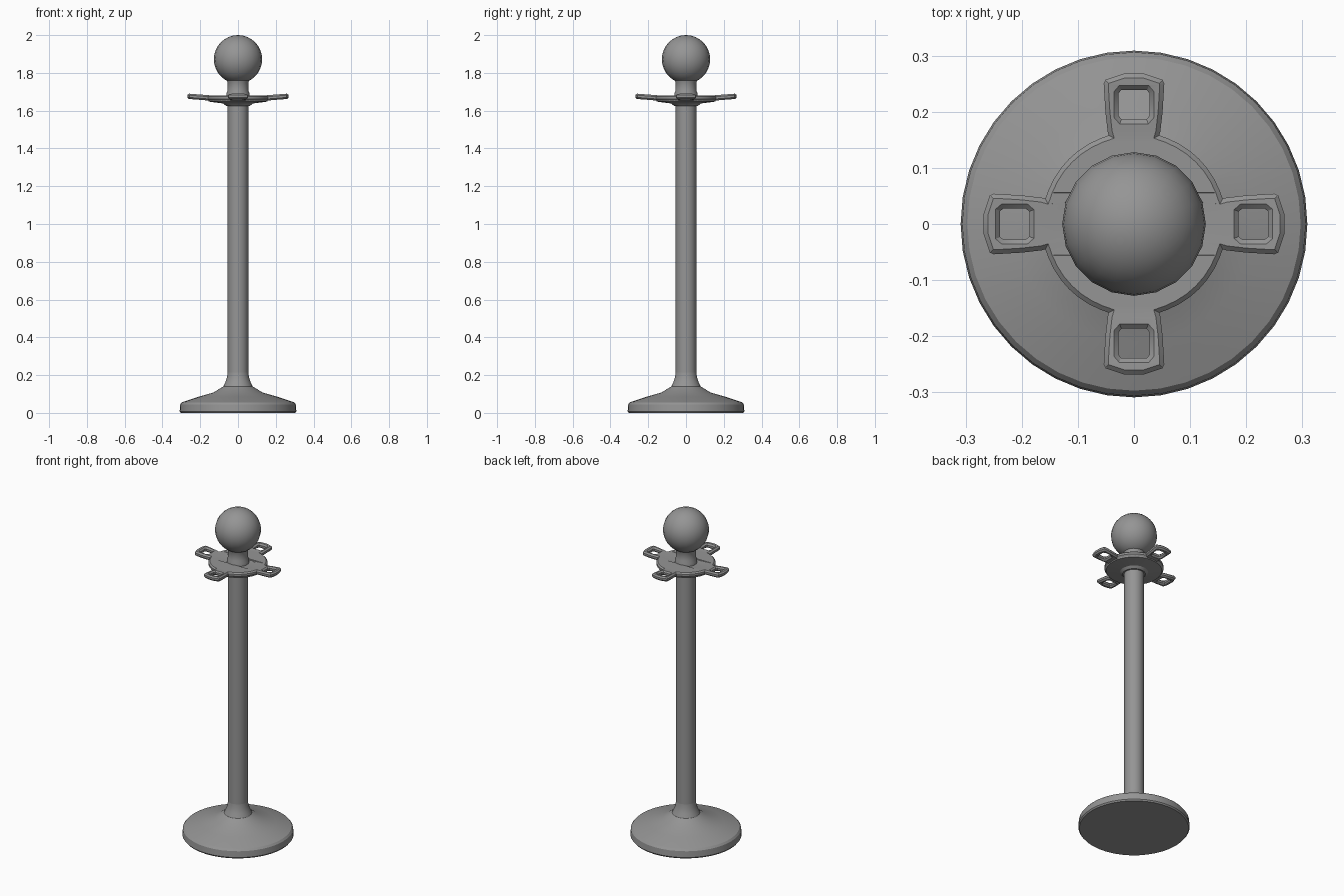
import bpy, bmesh
from math import sin, cos, pi, radians, hypot
from mathutils import Matrix

old = bpy.data.objects.get("Cube")
if old:
    bpy.data.objects.remove(old, do_unlink=True)

grey = bpy.data.materials.new("satin_grey")
grey.use_nodes = True
grey.diffuse_color = (0.3, 0.3, 0.3, 1)
grey.node_tree.nodes["Principled BSDF"].inputs["Base Color"].default_value = (0.3, 0.3, 0.3, 1)


def finish(name, mesh, angle=30):
    """Link a mesh as a named object, with smooth shading and sharp edges."""
    ob = bpy.data.objects.new(name, mesh)
    bpy.context.collection.objects.link(ob)
    mesh.materials.clear()
    mesh.materials.append(grey)
    bpy.ops.object.select_all(action='DESELECT')
    ob.select_set(True)
    bpy.context.view_layer.objects.active = ob
    bpy.ops.object.shade_smooth_by_angle(angle=radians(angle))
    return ob


def lathe(name, profile, sides=32, angle=30):
    """Spin an (r, z) profile around the z axis."""
    bm = bmesh.new()
    verts = [bm.verts.new((r, 0, z)) for r, z in profile]
    edges = [bm.edges.new(pair) for pair in zip(verts, verts[1:])]
    bmesh.ops.spin(bm, geom=verts + edges, axis=(0, 0, 1), cent=(0, 0, 0),
                   angle=2 * pi, steps=sides)
    bmesh.ops.remove_doubles(bm, verts=bm.verts, dist=0.0005)
    bmesh.ops.recalc_face_normals(bm, faces=bm.faces)
    mesh = bpy.data.meshes.new(name)
    bm.to_mesh(mesh)
    bm.free()
    return finish(name, mesh, angle)


# Weighted foot with a raised, flared socket
lathe("base", [(0, 0), (0.303, 0), (0.309, 0.008), (0.306, 0.045), (0.297, 0.056),
               (0.21, 0.085), (0.13, 0.108), (0.078, 0.14), (0, 0.14)], 40)
lathe("base_flare", [(0.078, 0.138), (0.066, 0.165), (0.058, 0.19), (0.055, 0.215)])

# Post and the neck above the collar
lathe("post", [(0.055, 0.2), (0.055, 1.65)])
lathe("neck", [(0.062, 1.66), (0.062, 1.69), (0.055, 1.705), (0.055, 1.75), (0.065, 1.775)], angle=50)

# Ball finial
bm = bmesh.new()
bmesh.ops.create_uvsphere(bm, u_segments=20, v_segments=16, radius=0.128,
                          matrix=Matrix.Translation((0, 0, 1.872)))
ball = bpy.data.meshes.new("ball_finial")
bm.to_mesh(ball)
bm.free()
finish("ball_finial", ball, 60)

# Shallow dish under the collar
lathe("collar_underside", [(0.05, 1.626), (0.064, 1.626), (0.078, 1.638), (0.155, 1.648),
                           (0.16, 1.662), (0.05, 1.662)])

# Collar plate: a round disc with four slotted rope loops
curve = bpy.data.curves.new("collar_outline", 'CURVE')
curve.dimensions = '2D'
curve.fill_mode = 'BOTH'
curve.extrude = 0.006
curve.bevel_depth = 0.008
curve.bevel_resolution = 0
curve.offset = -0.008


def add_loop(points):
    spline = curve.splines.new('POLY')
    spline.points.add(len(points) - 1)
    for p, (x, y) in zip(spline.points, points):
        p.co = (x, y, 0, 1)
    spline.use_cyclic_u = True


def turn(points, quarter):
    a = quarter * pi / 2
    return [(x * cos(a) - y * sin(a), x * sin(a) + y * cos(a)) for x, y in points]


half_tab = [(0.158, 0.045), (0.165, 0.047), (0.2, 0.051), (0.25, 0.054), (0.257, 0.051), (0.268, 0.018)]
tab = [(x, -y) for x, y in half_tab] + half_tab[::-1]
arc = [(0.164 * cos(radians(a)), 0.164 * sin(radians(a))) for a in range(21, 70, 8)]
half_slot = [(0.182, 0.026), (0.19, 0.033), (0.236, 0.033), (0.243, 0.027)]
slot = half_slot + [(x, -y) for x, y in half_slot[::-1]]

# The slots are drawn small because the bevel offset widens them again
slot = [(0.2125 + (x - 0.2125) * 0.85, y * 0.85) for x, y in slot]
add_loop([p for q in range(4) for p in turn(tab + arc, q)])
for q in range(4):
    add_loop(turn(slot, q))
add_loop([(0.045 * cos(i * pi / 12), 0.045 * sin(i * pi / 12)) for i in range(24)])

outline = bpy.data.objects.new("collar_outline", curve)
bpy.context.collection.objects.link(outline)
graph = bpy.context.evaluated_depsgraph_get()
plate = bpy.data.meshes.new_from_object(outline.evaluated_get(graph))
bpy.data.objects.remove(outline, do_unlink=True)

# Weld the plate and raise it gently towards the loops
bm = bmesh.new()
bm.from_mesh(plate)
bmesh.ops.remove_doubles(bm, verts=bm.verts, dist=0.0002)
bmesh.ops.recalc_face_normals(bm, faces=bm.faces)
for v in bm.verts:
    v.co.z += 1.655 + 0.08 * hypot(v.co.x, v.co.y)
bm.to_mesh(plate)
bm.free()
finish("collar_plate", plate)
